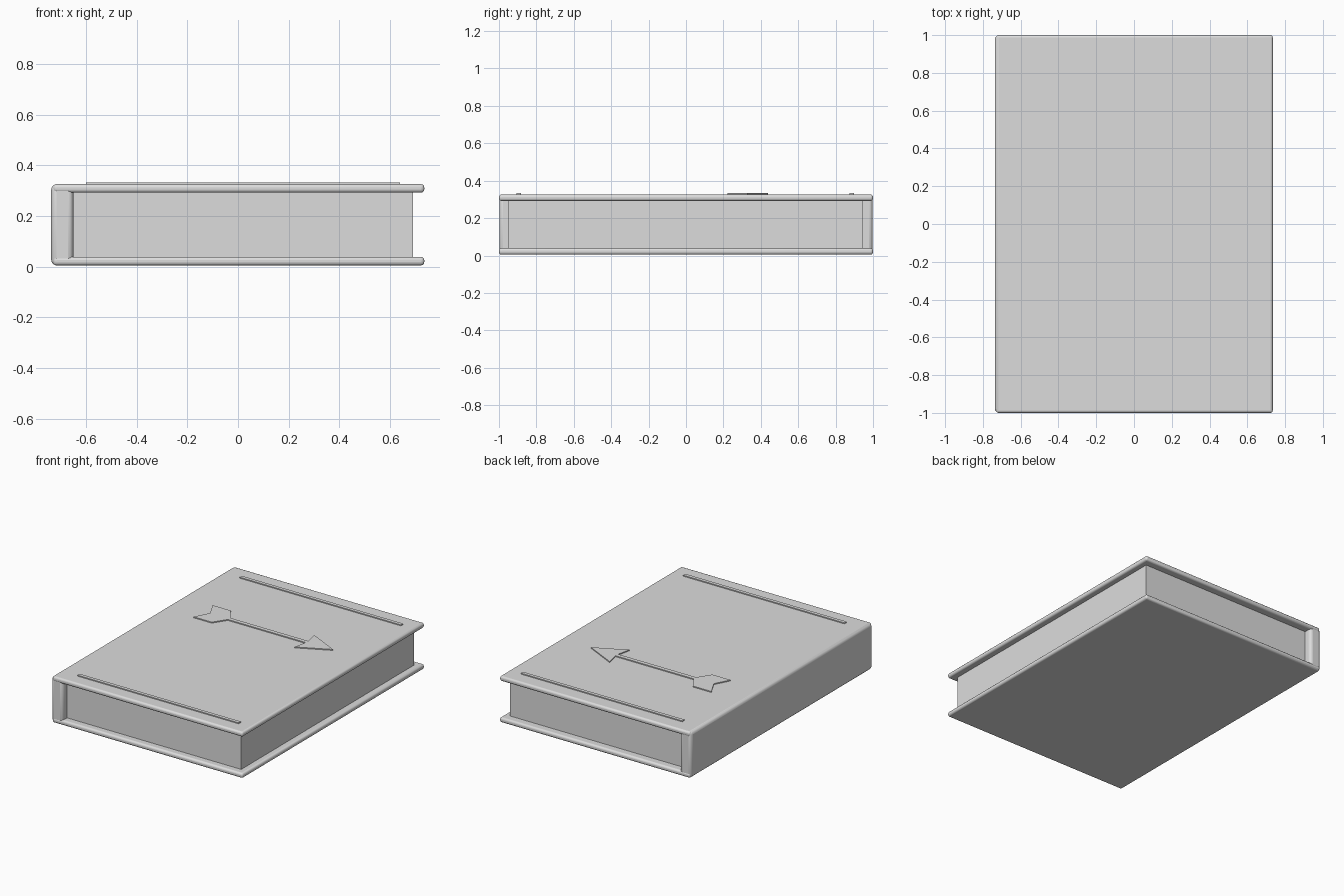
import bpy
import bmesh
import math

cube = bpy.data.objects.get("Cube")
if cube:
    bpy.data.objects.remove(cube, do_unlink=True)

# One plain material for the whole book
gray = bpy.data.materials.new("plain gray")
gray.use_nodes = True
color = (0.72, 0.72, 0.72, 1)
gray.diffuse_color = color
gray.node_tree.nodes["Principled BSDF"].inputs["Base Color"].default_value = color


def finish(name, bm, bevel=0, segments=3):
    bmesh.ops.recalc_face_normals(bm, faces=bm.faces[:])
    mesh = bpy.data.meshes.new(name)
    bm.to_mesh(mesh)
    bm.free()
    mesh.materials.append(gray)
    obj = bpy.data.objects.new(name, mesh)
    bpy.context.collection.objects.link(obj)
    if bevel:
        mod = obj.modifiers.new("rounded edges", 'BEVEL')
        mod.width = bevel
        mod.segments = segments
        bpy.ops.object.select_all(action='DESELECT')
        obj.select_set(True)
        bpy.context.view_layer.objects.active = obj
        bpy.ops.object.shade_smooth_by_angle(angle=math.radians(35))
    return obj


def box(name, x, y, z, bevel=0):
    """Box from its (low, high) limits on each axis."""
    bm = bmesh.new()
    bmesh.ops.create_cube(bm, size=1)
    for v in bm.verts:
        v.co = [lim[0] if c < 0 else lim[1] for c, lim in zip(v.co, (x, y, z))]
    return finish(name, bm, bevel)


def plate(name, outline, low, high):
    """Flat ornament raised from a closed outline."""
    bm = bmesh.new()
    face = bm.faces.new([bm.verts.new((x, y, low)) for x, y in outline])
    top = bmesh.ops.extrude_face_region(bm, geom=[face])["geom"]
    verts = [g for g in top if isinstance(g, bmesh.types.BMVert)]
    bmesh.ops.translate(bm, verts=verts, vec=(0, 0, high - low))
    return finish(name, bm)


BOTTOM, TOP, THICK = 0.005, 0.326, 0.034

# Boards, spine and page block
box("back_cover", (-0.73, 0.735), (-1, 1), (BOTTOM, BOTTOM + THICK), 0.013)
box("front_cover", (-0.73, 0.735), (-1, 1), (TOP - THICK, TOP), 0.013)
box("spine", (-0.737, -0.65), (-0.998, 0.998), (BOTTOM + 0.001, TOP - 0.001), 0.02)
box("pages", (-0.67, 0.69), (-0.95, 0.945), (0.03, 0.3))

# Raised bands near both ends of the front cover
for name, y in (("lower_band", -0.895), ("upper_band", 0.887)):
    box(name, (-0.6, 0.64), (y - 0.012, y + 0.012), (TOP - 0.001, TOP + 0.007))

# Arrow ornament: upper half outline, mirrored about its shaft
AXIS = 0.33
half = [(-0.36, 0.105), (-0.30, 0.014), (0.30, 0.014), (0.28, 0.108)]
upper = [(-0.445, 0), (-0.5, 0.105)] + half
outline = upper + [(0.5, 0)] + [(x, -h) for x, h in reversed(upper[1:])]
plate("arrow_ornament", [(x, AXIS + h) for x, h in outline], TOP - 0.001, TOP + 0.007)
